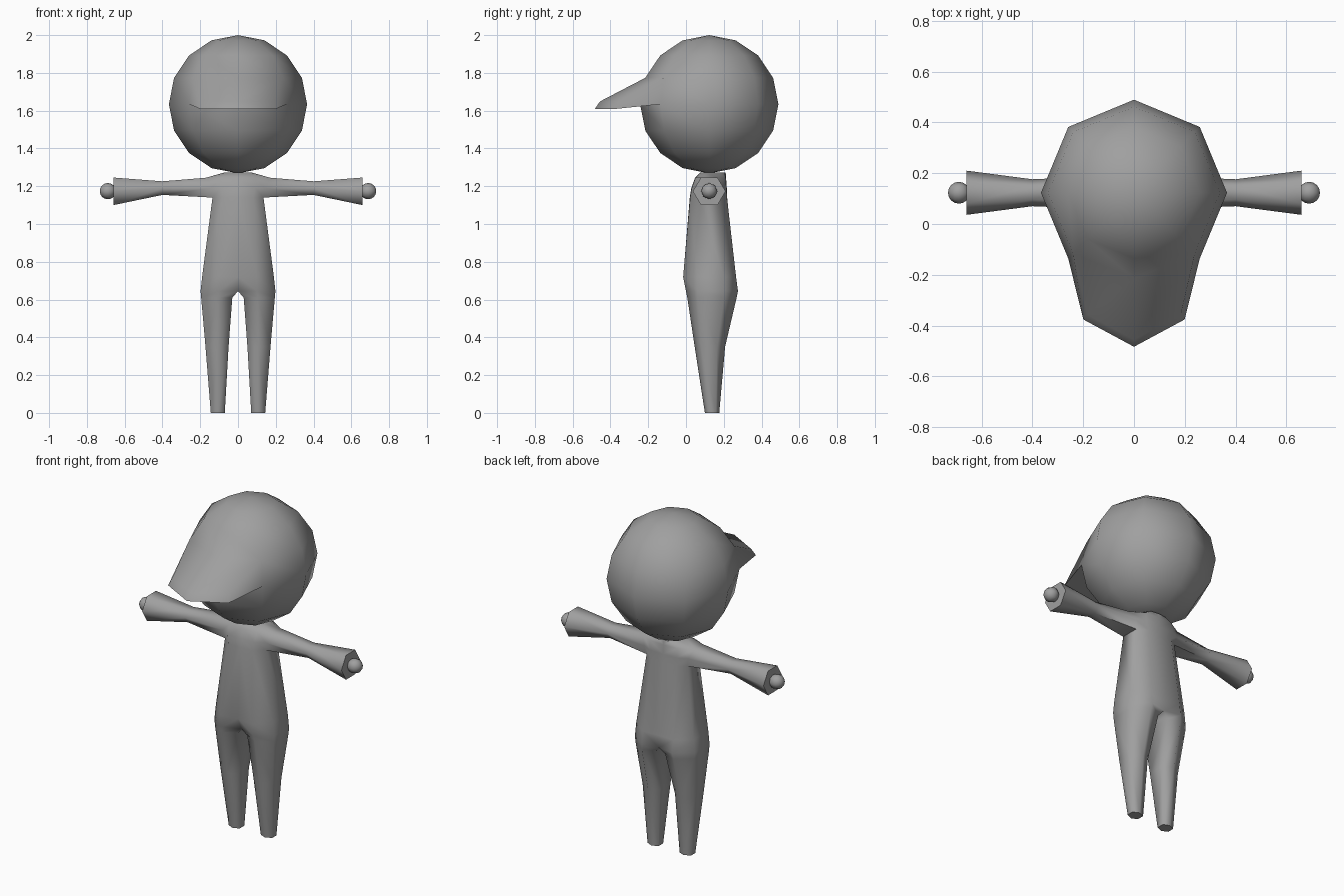
import bpy, bmesh, math
from mathutils import Matrix, Vector

if "Cube" in bpy.data.objects:
    bpy.data.objects.remove(bpy.data.objects["Cube"])

grey = bpy.data.materials.new("plain grey")
grey.diffuse_color = (0.35, 0.35, 0.35, 1)
grey.use_nodes = True
grey.node_tree.nodes["Principled BSDF"].inputs["Base Color"].default_value = grey.diffuse_color


def finish(bm, name):
    bmesh.ops.recalc_face_normals(bm, faces=bm.faces)
    mesh = bpy.data.meshes.new(name)
    bm.to_mesh(mesh)
    bm.free()
    mesh.materials.append(grey)
    ob = bpy.data.objects.new(name, mesh)
    bpy.context.collection.objects.link(ob)
    bpy.ops.object.select_all(action='DESELECT')
    ob.select_set(True)
    bpy.context.view_layer.objects.active = ob
    bpy.ops.object.shade_smooth_by_angle(angle=math.radians(65))
    return ob


# Head with cap bill pulled out of the two front faces
R = 0.366
bm = bmesh.new()
bmesh.ops.create_uvsphere(bm, u_segments=8, v_segments=8, radius=R)
front = []
for f in bm.faces:
    c = f.calc_center_median()
    if c.y < -0.2 and 0 < c.z < 0.14:
        front.append(f)
ext = bmesh.ops.extrude_face_region(bm, geom=front)
for v in ext["geom"]:
    if isinstance(v, bmesh.types.BMVert):
        v.co = Vector((v.co.x * 0.77, v.co.y - 0.24, 0.015 if v.co.z > 0.07 else -0.025))
old = [f for f in front if f.is_valid]
if old:
    bmesh.ops.delete(bm, geom=old, context='FACES')
bmesh.ops.translate(bm, verts=bm.verts, vec=(0, 0.123, 1.634))
finish(bm, "head_with_bill")

# Body rings: z, inner x, front x, side x, then y of
# inner front, front, side front, side back, back, inner back
RINGS = [
    (1.272, 0, .05, .075, .075, .08, .11, .17, .205, .21),
    (1.245, 0, .09, .17, .048, .05, .085, .162, .21, .212),
    (1.19, 0, .09, .145, .028, .03, .06, .187, .214, .216),
    (1.14, 0, .08, .135, .020, .022, .07, .18, .217, .218),
    (.72, 0, .10, .19, 0, -.015, .06, .2, .265, .26),
    (.645, 0, .10, .198, .035, 0, .06, .2, .275, .255),
    (.61, .03, .105, .195, .045, .007, .06, .2, .268, .24),
    (.35, .05, .107, .172, .075, .046, .08, .165, .207, .175),
    (0, .07, .107, .144, .116, .10, .118, .158, .176, .160),
]
# Sleeve rings: x, half depth, centre z, half height
SLEEVE = [(.40, .053, 1.19, .036), (.66, .087, 1.173, .073)]

bm = bmesh.new()
for s in (1, -1):
    rings = []
    for z, xi, xf, xs, *ys in RINGS:
        xx = (xi, xf, xs, xs, xf, xi)
        rings.append([bm.verts.new((s * x, y, z)) for x, y in zip(xx, ys)])
    bm.faces.new(rings[0])
    bm.faces.new(rings[-1])
    for i, (a, b) in enumerate(zip(rings, rings[1:])):
        for k in range(6):
            if k == 5 and i < 5:        # torso is open along the middle
                continue
            if k == 2 and i in (1, 2):  # armhole
                continue
            n = (k + 1) % 6
            bm.faces.new((a[k], a[n], b[n], b[k]))
    # Sleeve lofted from the six-sided armhole
    t, m, l = rings[1:4]
    loop = [m[3], t[3], t[2], m[2], l[2], l[3]]
    for x, ry, cz, rz in SLEEVE:
        new = []
        for k in range(6):
            a = math.radians(60 * k)
            new.append(bm.verts.new((s * x, .123 + ry * math.cos(a),
                                     cz + rz * math.sin(a) / math.sin(math.pi / 3))))
        for k in range(6):
            n = (k + 1) % 6
            bm.faces.new((loop[k], loop[n], new[n], new[k]))
        loop = new
    bm.faces.new(loop)
bmesh.ops.remove_doubles(bm, verts=bm.verts, dist=0.0005)
finish(bm, "body")

# Round hands poking out of the cuffs
for s, side in ((1, "left"), (-1, "right")):
    bm = bmesh.new()
    mat = Matrix.Translation((s * .689, .123, 1.174)) @ Matrix.Rotation(math.pi / 2, 4, 'Y')
    bmesh.ops.create_uvsphere(bm, u_segments=8, v_segments=8, radius=.043, matrix=mat)
    finish(bm, side + "_hand")
